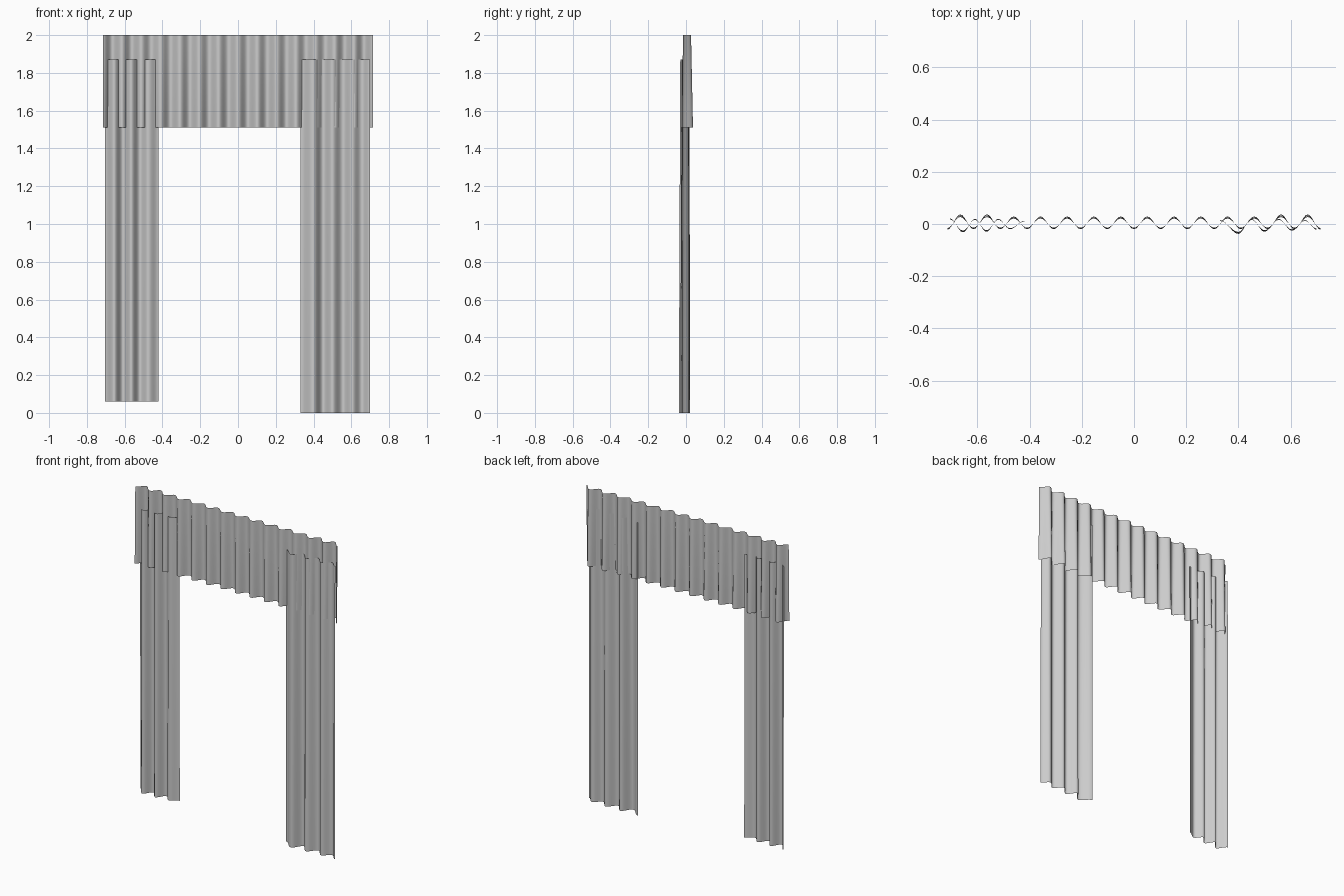
import bpy, bmesh, math

if "Cube" in bpy.data.objects:
    bpy.data.objects.remove(bpy.data.objects["Cube"])


def pleat_y(pts, x):
    """Cosine-eased fold depth between listed crests and troughs."""
    for (x0, y0), (x1, y1) in zip(pts, pts[1:]):
        if x <= x1:
            t = (x - x0) / (x1 - x0)
            return y0 + (y1 - y0) * (1 - math.cos(math.pi * t)) / 2
    return pts[-1][1]


def cloth(name, pts, z0, z1, top_scale, steps=6, rows=8):
    """Hanging pleated sheet; folds get shallower towards the top."""
    xs = [a[0] + (b[0] - a[0]) * i / steps
          for a, b in zip(pts, pts[1:]) for i in range(steps)] + [pts[-1][0]]
    bm = bmesh.new()
    grid = []
    for r in range(rows + 1):
        t = r / rows
        k = 1 + (top_scale - 1) * t
        grid.append([bm.verts.new((x, pleat_y(pts, x) * k, z0 + (z1 - z0) * t)) for x in xs])
    for lo, hi in zip(grid, grid[1:]):
        for i in range(len(xs) - 1):
            f = bm.faces.new((lo[i], lo[i + 1], hi[i + 1], hi[i]))
            f.smooth = True
    me = bpy.data.meshes.new(name)
    bm.to_mesh(me)
    bm.free()
    ob = bpy.data.objects.new(name, me)
    bpy.context.collection.objects.link(ob)
    return ob


# Valance: regular pleats across the full width, slightly deeper at the ends
half = 0.0512
valance = [(i * half, (0.029 + 0.008 * (abs(i) > 9)) if i % 2 else -0.02)
           for i in range(-13, 14)]
valance = [(-0.715, -0.022)] + valance + [(0.715, -0.022)]
cloth("valance", valance, 1.51, 2.0, 0.72)

# Left drape: narrower and a little shorter
cloth("left_drape",
      [(-0.705, 0.022), (-0.655, -0.032), (-0.61, 0.02), (-0.565, -0.03),
       (-0.52, 0.02), (-0.475, -0.02), (-0.42, 0.012)], 0.06, 1.87, 0.8)

# Right drape: wider, reaching the ground
cloth("right_drape",
      [(0.33, 0.015), (0.40, -0.038), (0.45, 0.02), (0.50, -0.03),
       (0.555, 0.02), (0.605, -0.026), (0.655, 0.015), (0.70, -0.022)], 0.0, 1.87, 0.8)
